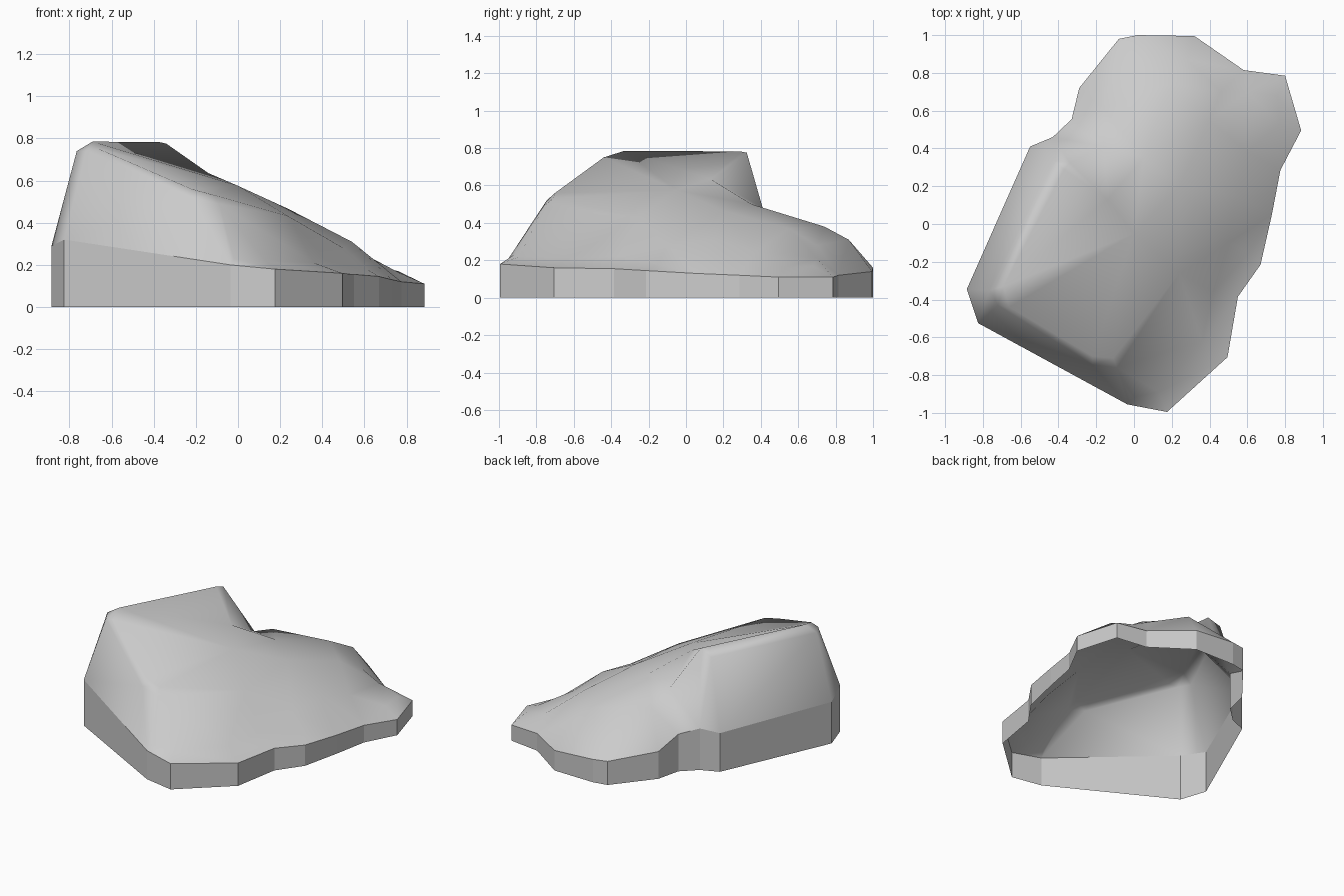
import bpy, bmesh, math
from mathutils import Vector
from mathutils.geometry import delaunay_2d_cdt

if "Cube" in bpy.data.objects:
    bpy.data.objects.remove(bpy.data.objects["Cube"])

# Upper rim of the vertical skirt, clockwise from above
RIM = [(-.55, .41, .27), (-.43, .46, .29), (-.33, .555, .26), (-.29, .72, .19),
       (-.08, .98, .165), (.02, 1, .16), (.32, .995, .14), (.58, .815, .12),
       (.8, .785, .11), (.885, .495, .11), (.775, .285, .12), (.73, .05, .13),
       (.67, -.215, .145), (.55, -.385, .155), (.495, -.705, .16),
       (.175, -.995, .18), (-.035, -.955, .2), (-.825, -.525, .32), (-.885, -.345, .29)]

# Crease lines of the rock (each chain stays an edge in the mesh)
CREASES = [
    # outer edge of the crest: cliff corner, left side, front, down to the toe
    [(-.43, .335, .74), (-.765, -.35, .74), (-.72, -.43, .74), (-.22, -.745, .52),
     (-.09, -.76, .49), (-.02, -.92, .23)],
    # inner edge of the crest
    [(-.34, .325, .775), (-.37, .29, .782), (-.69, -.33, .785), (-.66, -.44, .75),
     (-.22, -.70, .56), (-.11, -.71, .53)],
    # lower right edge of the sloping top
    [(-.09, -.76, .49), (.24, -.26, .43), (.5, -.1, .28), (.54, .15, .31),
     (.6, .38, .25), (.77, .53, .16), (.76, .68, .17), (.6, .70, .21), (.46, .70, .28)],
    # fold across the middle, from the cliff top to the back knoll
    [(-.34, .325, .775), (-.14, .13, .635), (0, -.05, .575), (.05, .35, .50),
     (.19, .74, .38), (.28, .87, .31)],
    # foot of the cliff and the edge of the back shelf
    [(-.16, .41, .48), (-.16, .61, .42), (.19, .74, .38)],
    [(-.16, .41, .48), (-.43, .46, .29)],
    [(.24, .2, .465), (.40, .55, .37), (.46, .70, .28), (.58, .815, .12)],
    # soft flange around the right toe
    [(.13, -.89, .22), (.36, -.62, .21), (.42, -.36, .22), (.61, -.15, .18)],
]

pts = list(RIM)
edges = [(i, (i + 1) % len(RIM)) for i in range(len(RIM))]
for chain in CREASES:
    ids = []
    for p in chain:
        if p not in pts:
            pts.append(p)
        ids.append(pts.index(p))
    edges += list(zip(ids, ids[1:]))

co, _, faces, orig, _, _ = delaunay_2d_cdt(
    [Vector(p[:2]) for p in pts], edges, [], 0, 1e-5)


def inside(x, y):
    hit = False
    for (ax, ay, _), (bx, by, _) in zip(RIM, RIM[1:] + RIM[:1]):
        if (ay > y) != (by > y) and x < ax + (y - ay) * (bx - ax) / (by - ay):
            hit = not hit
    return hit


# Rock surface
bm = bmesh.new()
verts = [bm.verts.new((c.x, c.y, pts[o[0]][2] if o else .3)) for c, o in zip(co, orig)]
for f in faces:
    cx = sum(co[i].x for i in f) / len(f)
    cy = sum(co[i].y for i in f) / len(f)
    if inside(cx, cy):
        bm.faces.new([verts[i] for i in f]).smooth = True
for v in [v for v in bm.verts if not v.link_faces]:
    bm.verts.remove(v)

# Vertical skirt down to the ground, open underneath
border = [e for e in bm.edges if e.is_boundary]
for e in border:
    e.smooth = False
ret = bmesh.ops.extrude_edge_only(bm, edges=border)
for g in ret["geom"]:
    if isinstance(g, bmesh.types.BMVert):
        g.co.z = 0
    elif isinstance(g, bmesh.types.BMFace):
        g.smooth = False
bmesh.ops.recalc_face_normals(bm, faces=bm.faces)
top = max(bm.faces, key=lambda f: f.calc_center_median().z)
if top.normal.z < 0:
    bmesh.ops.reverse_faces(bm, faces=bm.faces)

mesh = bpy.data.meshes.new("rock")
bm.to_mesh(mesh)
bm.free()
bpy.context.collection.objects.link(bpy.data.objects.new("rock", mesh))
